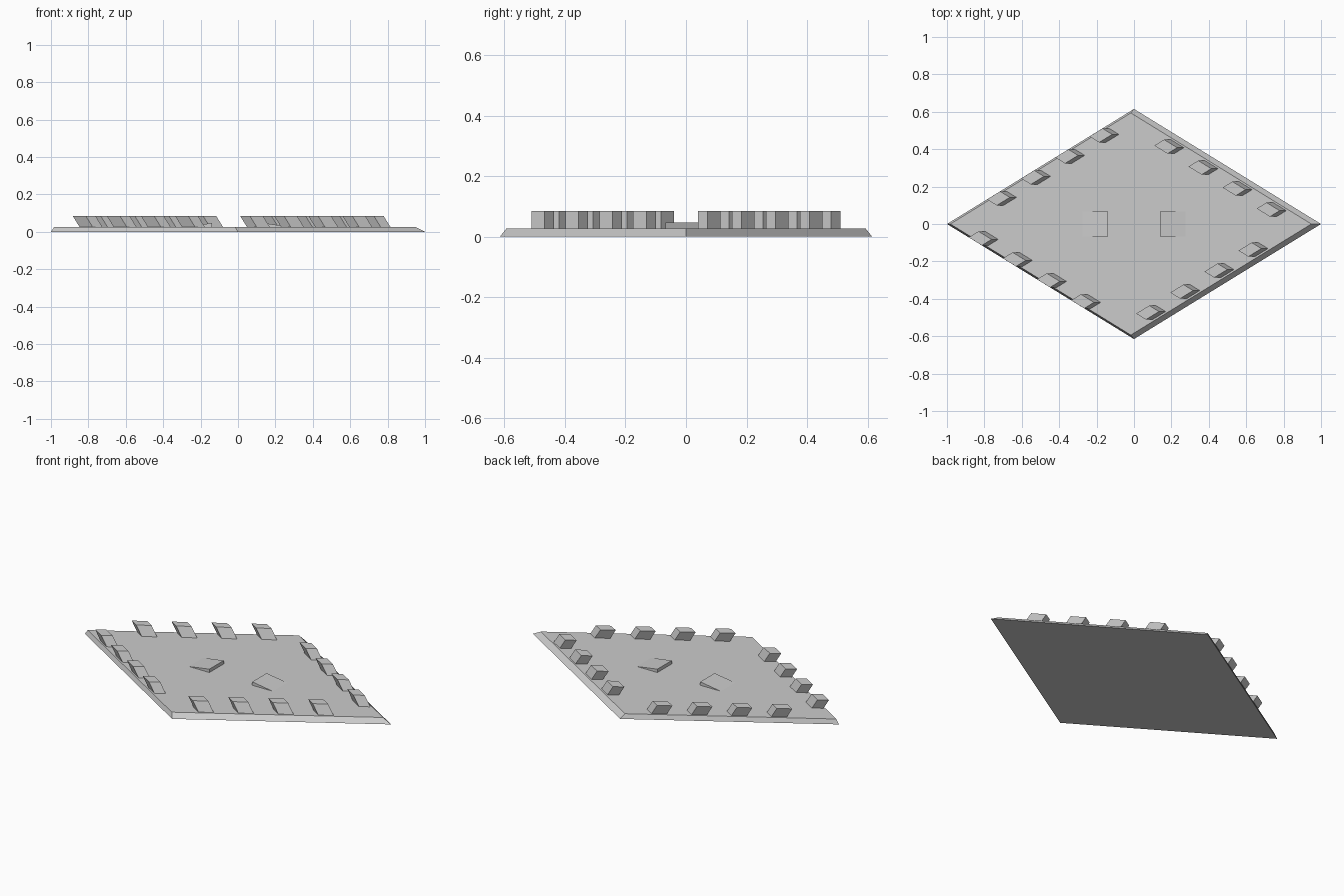
import bpy
import bmesh
from mathutils import Matrix

SHEAR = -0.62     # sideways lean per unit of height
HALF_Y = 0.615    # half depth of the diamond

cube = bpy.data.objects.get("Cube")
if cube:
    bpy.data.objects.remove(cube, do_unlink=True)

grey = bpy.data.materials.new("stone_grey")
grey.use_nodes = True
colour = (0.6, 0.6, 0.6, 1)
grey.diffuse_color = colour
grey.node_tree.nodes["Principled BSDF"].inputs["Base Color"].default_value = colour

# Square grid coordinates to a leaning diamond
diamond = Matrix(((0.5, -0.5, SHEAR, 0),
                  (HALF_Y / 2, HALF_Y / 2, 0, 0),
                  (0, 0, 1, 0),
                  (0, 0, 0, 1)))


def box(name, centre, half, z0, z1, top_scale=1.0, matrix=diamond):
    """Box given in plan coordinates, optionally tapered, then transformed."""
    bm = bmesh.new()
    bmesh.ops.create_cube(bm, size=2)
    for v in bm.verts:
        top = v.co.z > 0
        s = top_scale if top else 1
        v.co = (centre[0] + v.co.x * half[0] * s,
                centre[1] + v.co.y * half[1] * s,
                z1 if top else z0)
    bm.transform(matrix)
    return finish(name, bm)


def finish(name, bm):
    bmesh.ops.recalc_face_normals(bm, faces=bm.faces)
    mesh = bpy.data.meshes.new(name)
    bm.to_mesh(mesh)
    bm.free()
    mesh.materials.append(grey)
    obj = bpy.data.objects.new(name, mesh)
    bpy.context.collection.objects.link(obj)
    return obj


# Base plate with bevelled rim
box("base_plate", (0, 0), (1, 1), 0, 0.027, top_scale=0.965)

# Four blocks along each edge, turned a quarter for every side
for side in range(4):
    turn = Matrix.Rotation(side * 1.5707963, 4, "Z")
    for i in range(4):
        box(f"edge_block_{side + 1}_{i + 1}", (-0.645 + 0.365 * i, -0.895),
            (0.07, 0.052), 0.02, 0.085, matrix=diamond @ turn)

# Two low ramps, high towards the middle
for name, s in (("left_ramp", 1), ("right_ramp", -1)):
    bm = bmesh.new()
    profile = [(0.14, 0.02), (0.14, 0.047), (0.275, 0.027), (0.275, 0.02)]
    face = bm.faces.new([bm.verts.new((s * x, -0.067, z)) for x, z in profile])
    ext = bmesh.ops.extrude_face_region(bm, geom=[face])
    bmesh.ops.translate(bm, vec=(0, 0.134, 0),
                        verts=[g for g in ext["geom"] if isinstance(g, bmesh.types.BMVert)])
    finish(name, bm)
